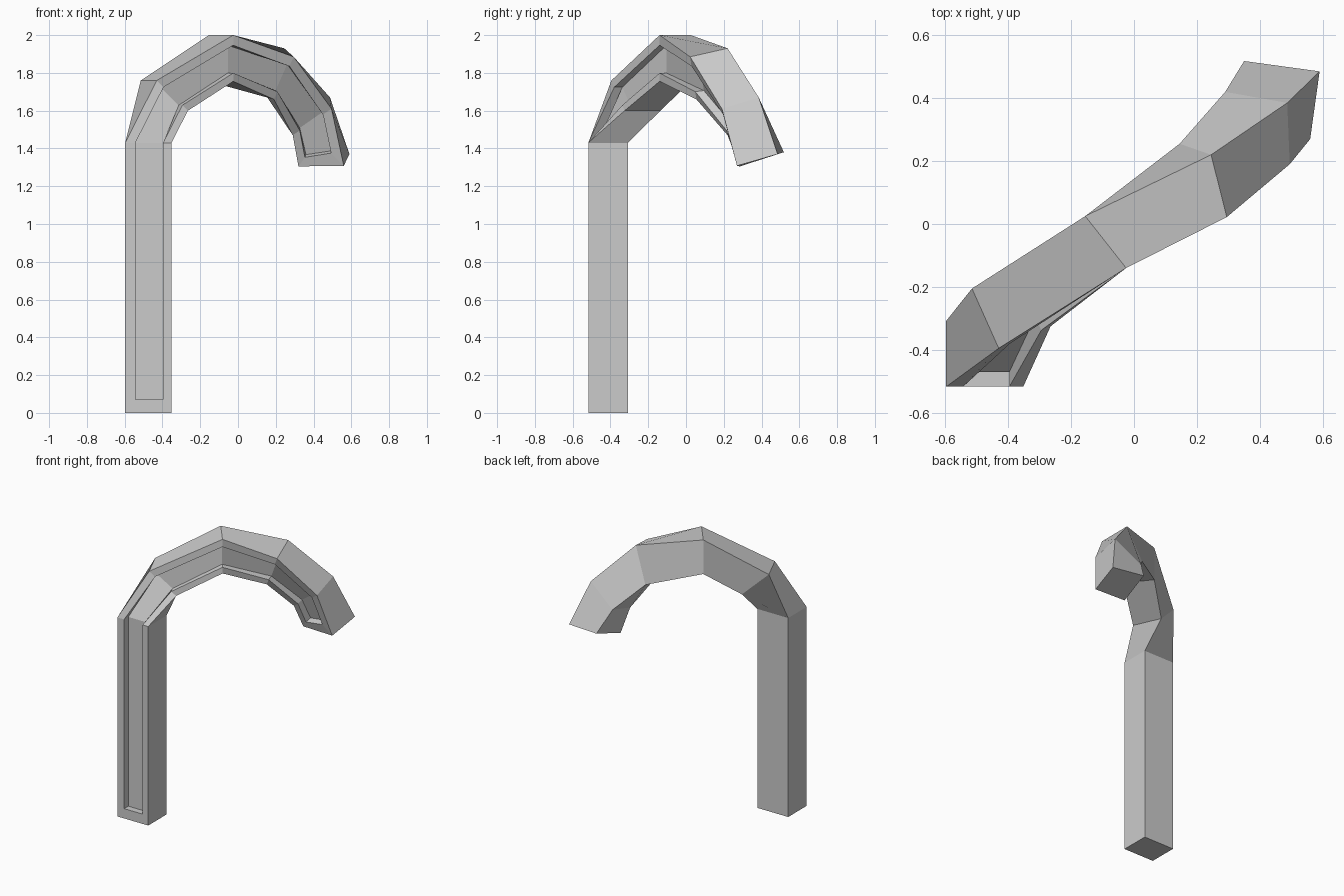
import bpy, bmesh
from mathutils import Vector

if "Cube" in bpy.data.objects:
    bpy.data.objects.remove(bpy.data.objects["Cube"])

# Cross-sections along the hook: front outer, back outer, back inner, front inner
SECTIONS = [
    [(-.597, -.517, 0), (-.597, -.308, 0), (-.352, -.308, 0), (-.352, -.517, 0)],
    [(-.597, -.517, 1.43), (-.597, -.308, 1.43), (-.352, -.308, 1.43), (-.352, -.517, 1.43)],
    [(-.43, -.395, 1.76), (-.515, -.205, 1.76), (-.35, -.135, 1.60), (-.265, -.325, 1.60)],
    [(-.025, -.14, 2.0), (-.155, .025, 2.0), (-.155, .025, 1.755), (-.025, -.14, 1.755)],
    [(.295, .022, 1.885), (.245, .22, 1.93), (.145, .255, 1.685), (.19, .055, 1.66)],
    [(.495, .19, 1.61), (.487, .385, 1.67), (.29, .42, 1.53), (.29, .22, 1.47)],
    [(.56, .27, 1.308), (.59, .485, 1.37), (.35, .518, 1.38), (.32, .285, 1.305)],
]
INSET_OUTER, INSET_INNER, DEPTH = .22, .18, .047
END_SHIFT = {0: (1, .049), len(SECTIONS) - 1: (len(SECTIONS) - 2, .25)}


def rim(i):
    """Groove rim points on the front edge of section i."""
    a, b = Vector(SECTIONS[i][0]), Vector(SECTIONS[i][3])
    return a.lerp(b, INSET_OUTER), b.lerp(a, INSET_INNER)


bm = bmesh.new()
rings = []
for i, sec in enumerate(SECTIONS):
    a, d, c, b = map(Vector, sec)
    ra, rb = rim(i)
    if i in END_SHIFT:                       # pull the groove back from the ends
        j, t = END_SHIFT[i]
        na, nb = rim(j)
        ra, rb = ra.lerp(na, t), rb.lerp(nb, t)
    fa = ra + (d - a).normalized() * DEPTH   # groove floor
    fb = rb + (c - b).normalized() * DEPTH
    rings.append([bm.verts.new(p) for p in (a, d, c, b, rb, fb, fa, ra)])

# Outer walls and recessed front channel
for lo, hi in zip(rings, rings[1:]):
    for k in range(8):
        n = (k + 1) % 8
        bm.faces.new((lo[k], lo[n], hi[n], hi[k]))

# End caps, front border strips and groove end walls
for r in (rings[0], rings[-1]):
    for idx in ((0, 1, 2, 3), (0, 3, 4, 7), (7, 4, 5, 6)):
        bm.faces.new([r[k] for k in idx])

bmesh.ops.recalc_face_normals(bm, faces=bm.faces)
mesh = bpy.data.meshes.new("hooked_cane")
bm.to_mesh(mesh)
bm.free()
bpy.context.collection.objects.link(bpy.data.objects.new("hooked_cane", mesh))
